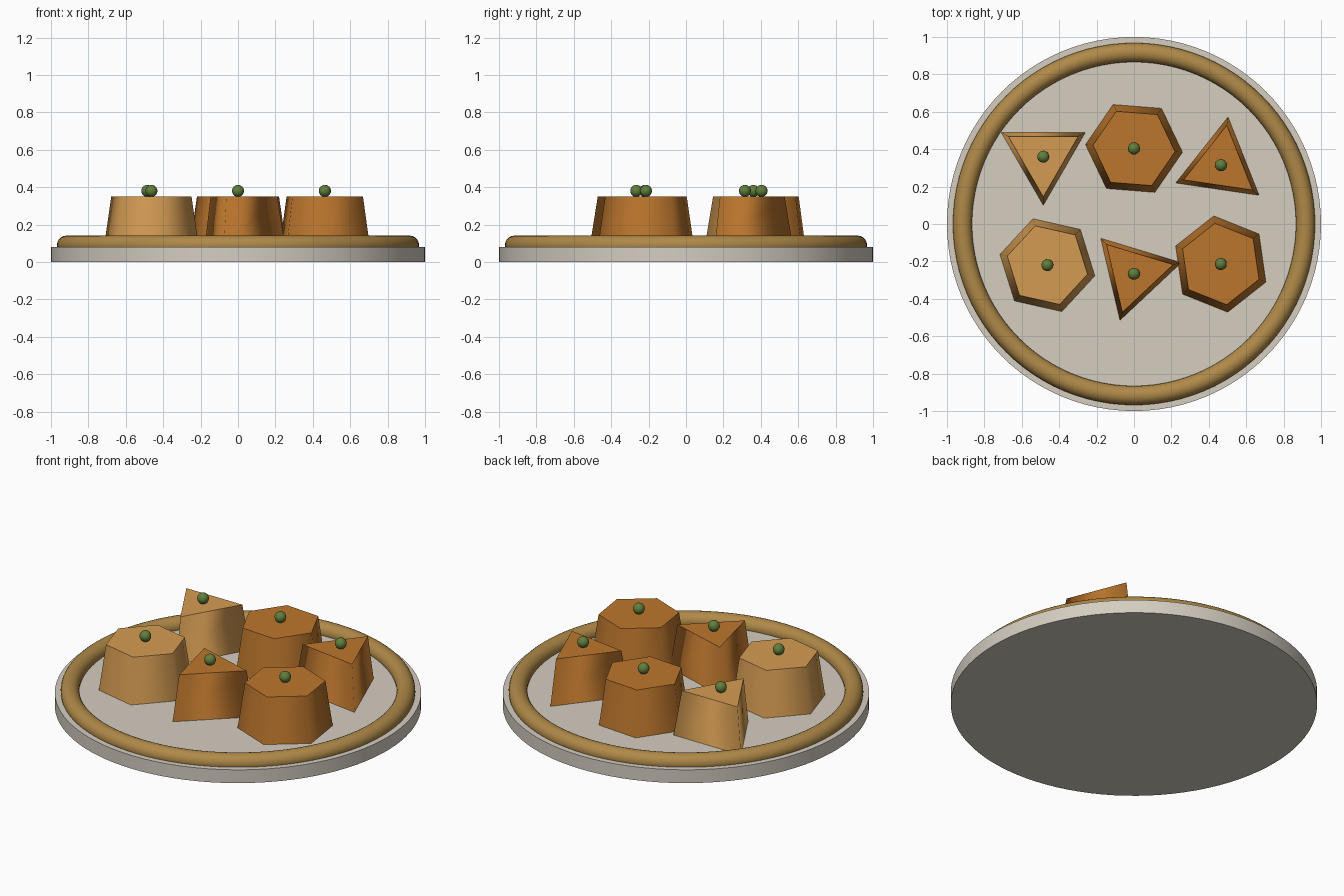
import bpy, bmesh
from math import radians, sin, cos, tau

if "Cube" in bpy.data.objects:
    bpy.data.objects.remove(bpy.data.objects["Cube"])


def material(name, rgb):
    m = bpy.data.materials.new(name)
    m.diffuse_color = (*rgb, 1)
    m.use_nodes = True
    m.node_tree.nodes["Principled BSDF"].inputs["Base Color"].default_value = m.diffuse_color
    return m


china = material("china", (0.66, 0.61, 0.53))
glaze = material("gold_rim", (0.43, 0.25, 0.065))
toasted = material("toasted", (0.50, 0.18, 0.026))
pale = material("pale_crust", (0.66, 0.33, 0.085))
green = material("green", (0.12, 0.21, 0.045))


def prism(name, sides, r1, r2, z1, z2, loc, turn, mat):
    """Tapered prism: smooth sides, flat caps."""
    bm = bmesh.new()
    rings = []
    for r, z in ((r1, z1), (r2, z2)):
        angles = [radians(turn) + tau * i / sides for i in range(sides)]
        rings.append([bm.verts.new((r * cos(a), r * sin(a), z)) for a in angles])
    low, high = rings
    for i in range(sides):
        j = (i + 1) % sides
        bm.faces.new((low[i], low[j], high[j], high[i])).smooth = True
    bm.faces.new(low[::-1])
    bm.faces.new(high)
    mesh = bpy.data.meshes.new(name)
    bm.to_mesh(mesh)
    bm.free()
    mesh.materials.append(mat)
    ob = bpy.data.objects.new(name, mesh)
    ob.location = (*loc, 0)
    bpy.context.collection.objects.link(ob)


def finish(name, mat):
    ob = bpy.context.object
    ob.name = name
    ob.data.materials.append(mat)
    bpy.ops.object.shade_smooth()


# Plate and raised rim
prism("plate", 96, 1, 1, 0, 0.08, (0, 0), 0, china)
bpy.ops.mesh.primitive_torus_add(major_radius=0.917, minor_radius=0.051, major_segments=96,
                                 minor_segments=24, location=(0, 0, 0.09))
finish("plate_rim", glaze)

# Pastries: sides, x, y, rotation, crust; each topped with a round garnish
pastries = [
    (3, -0.485, 0.36, -90, pale),
    (6, 0.0, 0.404, -4.5, toasted),
    (3, 0.465, 0.315, 81.6, toasted),
    (6, -0.463, -0.22, 47.3, pale),
    (3, 0.0, -0.266, 13.2, toasted),
    (6, 0.464, -0.214, 38.2, toasted),
]
for n, (sides, x, y, turn, mat) in enumerate(pastries, 1):
    prism(f"pastry_{n}", sides, 0.26, 0.22 if sides == 6 else 0.215, 0.08, 0.35, (x, y), turn, mat)
    bpy.ops.mesh.primitive_uv_sphere_add(segments=24, ring_count=16, radius=0.032,
                                         location=(x, y, 0.38))
    finish(f"garnish_{n}", green)
